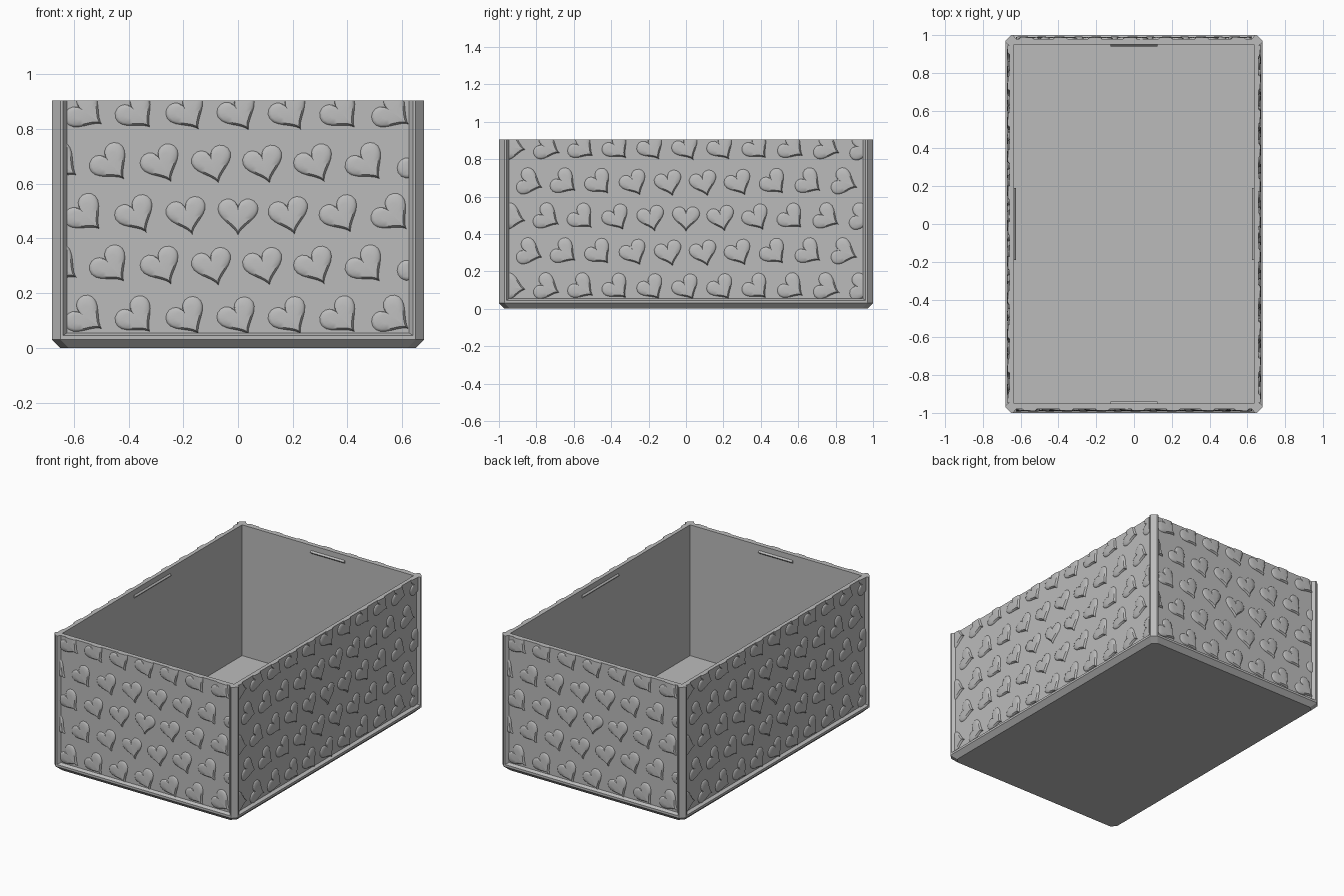
import bpy, bmesh, math
from mathutils import Matrix, Vector

if "Cube" in bpy.data.objects:
    bpy.data.objects.remove(bpy.data.objects["Cube"])

HX, HY, TOP = 0.68, 1.0, 0.905      # outer half sizes and height
CH, POST, SLOPE, DEPTH = 0.03, 0.04, 0.015, 0.02
INX, INY, FLOOR = 0.635, 0.95, 0.03
RIM = 0.045                         # top of the bottom frame rail

grey = bpy.data.materials.new("grey plastic")
grey.use_nodes = True
grey.diffuse_color = (0.5, 0.5, 0.5, 1)
grey.node_tree.nodes["Principled BSDF"].inputs["Base Color"].default_value = grey.diffuse_color


def finish(bm, name, smooth=False):
    bmesh.ops.recalc_face_normals(bm, faces=bm.faces)
    mesh = bpy.data.meshes.new(name)
    bm.to_mesh(mesh)
    bm.free()
    mesh.materials.append(grey)
    ob = bpy.data.objects.new(name, mesh)
    bpy.context.collection.objects.link(ob)
    if smooth:
        bpy.ops.object.select_all(action='DESELECT')
        ob.select_set(True)
        bpy.context.view_layer.objects.active = ob
        bpy.ops.object.shade_smooth_by_angle(angle=math.radians(40))
    return ob


def outline(z, recess, shrink=0.0):
    """Chamfered rectangle with a bevelled recess along each side."""
    pts = []
    for k in range(4):
        a, d = (HX, HY) if k % 2 == 0 else (HY, HX)
        a, d = a - shrink, d - shrink
        p = a - POST
        q = p - SLOPE if recess else p
        e = d - DEPTH if recess else d
        side = [(-a + CH, -d), (-p, -d), (-q, -e), (q, -e), (p, -d), (a - CH, -d)]
        turn = Matrix.Rotation(k * math.pi / 2, 3, 'Z')
        pts += [turn @ Vector((x, y, z)) for x, y in side]
    return pts


def inner(z):
    return [Vector((max(-INX, min(INX, p.x)), max(-INY, min(INY, p.y)), z))
            for p in outline(z, True)]


# Open box: frame rail, corner posts, recessed walls and cavity
bm = bmesh.new()
loops = [outline(0, False, CH), outline(CH, False), outline(RIM, False),
         outline(RIM + 0.01, True), outline(TOP, True), inner(TOP), inner(FLOOR)]
rings = [[bm.verts.new(p) for p in loop] for loop in loops]
for lo, hi in zip(rings, rings[1:]):
    for i in range(len(lo)):
        j = (i + 1) % len(lo)
        bm.faces.new((lo[i], lo[j], hi[j], hi[i]))
bm.faces.new(rings[0][::-1])
bm.faces.new(rings[-1])
bmesh.ops.remove_doubles(bm, verts=bm.verts, dist=0.0005)
finish(bm, "box_shell")


def add_heart(bm, u, v, angle):
    """Puffed heart, steep at the point and fading out over the lobes."""
    n, size, height = 32, 0.0047, 0.016
    turn = Matrix.Translation((u, v, 0)) @ Matrix.Rotation(angle, 4, 'Z')
    rings = []
    for scale, lift in ((1, -0.3), (0.96, 0.3), (0.84, 0.85), (0.5, 1)):
        ring = []
        for i in range(n):
            t = 2 * math.pi * i / n
            x = 16 * math.sin(t) ** 3
            y = (13 * math.cos(t) - 5 * math.cos(2 * t)
                 - 2 * math.cos(3 * t) - math.cos(4 * t))
            fade = 1 - 0.65 * (y * scale + 17) / 29
            ring.append(bm.verts.new(turn @ Vector(
                (x * size * scale, y * size * scale, height * fade * lift))))
        rings.append(ring)
    for lo, hi in zip(rings, rings[1:]):
        for i in range(n):
            j = (i + 1) % n
            bm.faces.new((lo[i], lo[j], hi[j], hi[i]))
    bm.faces.new(rings[0][::-1])
    peak = bm.verts.new(turn @ Vector((0, 0, height * 0.65)))
    for i in range(n):
        bm.faces.new((rings[-1][i], rings[-1][(i + 1) % n], peak))


# Heart relief on each wall, turning with distance from the wall centre
STEP, MID = 0.187, 0.49
for k, side in enumerate(("front", "left", "back", "right")):
    a, d = (HX, HY) if k % 2 == 0 else (HY, HX)
    half = a - POST - SLOPE
    bm = bmesh.new()
    for row in range(-2, 3):
        for col in range(-6, 7):
            u = (col + 0.5 * (row % 2)) * STEP
            if abs(u) < half + 0.06:
                r = math.hypot(u, row * STEP)
                add_heart(bm, u, MID + row * STEP, math.radians(80) * r)
    # Trim to the recess
    for co, no in (((half, 0, 0), (1, 0, 0)), ((-half, 0, 0), (-1, 0, 0)),
                   ((0, TOP, 0), (0, 1, 0)), ((0, RIM + 0.01, 0), (0, -1, 0))):
        geom = bm.verts[:] + bm.edges[:] + bm.faces[:]
        bmesh.ops.bisect_plane(bm, geom=geom, plane_co=co, plane_no=no, clear_outer=True)
        bmesh.ops.holes_fill(bm, edges=[e for e in bm.edges if e.is_boundary])
    place = (Matrix.Rotation(k * math.pi / 2, 4, 'Z')
             @ Matrix.Translation((0, -(d - DEPTH), 0))
             @ Matrix.Rotation(math.pi / 2, 4, 'X'))
    bm.transform(place)
    finish(bm, side + "_heart_relief", smooth=True)

    # Lid catch ridge inside the wall
    bm = bmesh.new()
    wall, length = (INY, 0.125) if k % 2 == 0 else (INX, 0.19)
    ends = [[bm.verts.new((s * length, -wall + y, z)) for y, z in
             ((-0.005, 0.85), (0, 0.85), (0.009, 0.86), (0, 0.87), (-0.005, 0.87))]
            for s in (-1, 1)]
    for i in range(5):
        j = (i + 1) % 5
        bm.faces.new((ends[0][i], ends[0][j], ends[1][j], ends[1][i]))
    bm.faces.new(ends[0])
    bm.faces.new(ends[1][::-1])
    bm.transform(Matrix.Rotation(k * math.pi / 2, 4, 'Z'))
    finish(bm, side + "_lid_catch")
